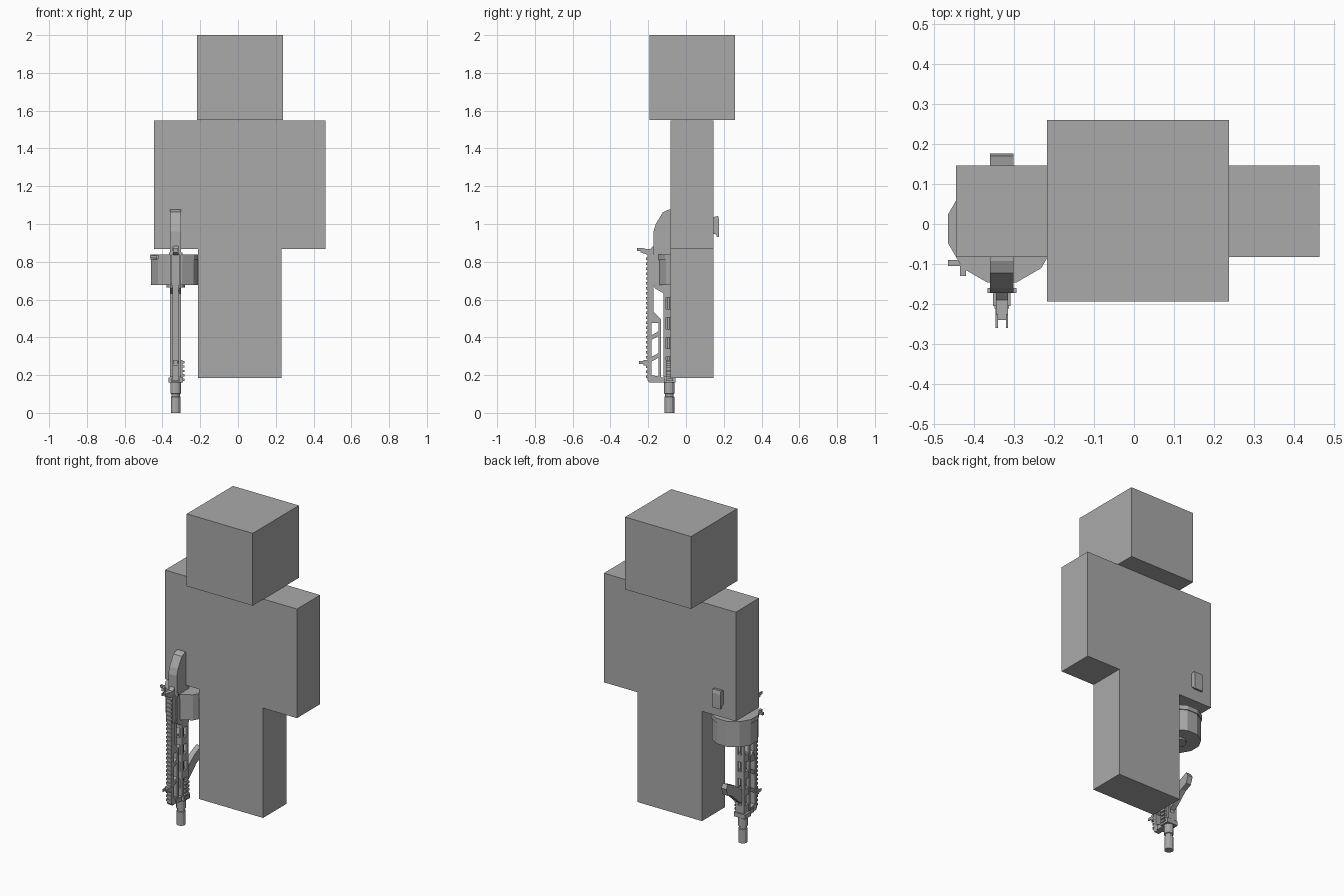
import bpy, bmesh, math

GX = -0.33   # centre line of the slung weapon
BY = -0.088  # barrel axis

grey = bpy.data.materials.new("stone grey")
grey.diffuse_color = (0.40, 0.40, 0.40, 1)


def finish(name, bm):
    bmesh.ops.recalc_face_normals(bm, faces=bm.faces)
    me = bpy.data.meshes.new(name)
    bm.to_mesh(me)
    bm.free()
    me.materials.append(grey)
    ob = bpy.data.objects.new(name, me)
    bpy.context.collection.objects.link(ob)
    return ob


def add_box(bm, x0, x1, y0, y1, z0, z1):
    r = bmesh.ops.create_cube(bm, size=1)
    for v in r["verts"]:
        v.co = ((x0 + x1) / 2 + v.co.x * (x1 - x0),
                (y0 + y1) / 2 + v.co.y * (y1 - y0),
                (z0 + z1) / 2 + v.co.z * (z1 - z0))


def boxes(name, items):
    bm = bmesh.new()
    for b in items:
        add_box(bm, *b)
    return finish(name, bm)


def prism(name, pts, to3d, depth):
    """Extrude a closed profile by the depth vector."""
    bm = bmesh.new()
    f = bm.faces.new([bm.verts.new(to3d(*p)) for p in pts])
    r = bmesh.ops.extrude_face_region(bm, geom=[f])
    bmesh.ops.translate(bm, vec=depth,
                        verts=[v for v in r["geom"] if isinstance(v, bmesh.types.BMVert)])
    return finish(name, bm)


def side_prism(name, pts, half):
    return prism(name, pts, lambda y, z: (GX - half, y, z), (2 * half, 0, 0))


def turned(name, cx, cy, rings, n, turn=0.0):
    """Stack of (radius, z) rings around a vertical axis, capped."""
    bm = bmesh.new()
    loops = []
    for r, z in rings:
        loops.append([bm.verts.new((cx + r * math.cos(turn + math.tau * i / n),
                                    cy + r * math.sin(turn + math.tau * i / n), z))
                      for i in range(n)])
    for a, b in zip(loops, loops[1:]):
        for i in range(n):
            j = (i + 1) % n
            bm.faces.new((a[i], a[j], b[j], b[i]))
    bm.faces.new(loops[0][::-1])
    bm.faces.new(loops[-1])
    return finish(name, bm)


# Blocky figure: cube head, one-piece body with arms and legs
boxes("head", [(-0.217, 0.237, -0.194, 0.26, 1.55, 2.0)])
prism("body", [(-0.212, 0.185), (0.23, 0.185), (0.23, 0.868), (0.463, 0.868),
               (0.463, 1.547), (-0.445, 1.547), (-0.445, 0.868), (-0.212, 0.868)],
      lambda x, z: (x, -0.082, z), (0, 0.228, 0))

# Shoulder stock: curved front end, toe pokes out behind the arm
side_prism("stock", [(-0.172, 0.84), (-0.172, 0.96), (-0.16, 1.0), (-0.122, 1.063),
                     (-0.092, 1.076), (-0.05, 1.076), (-0.05, 0.84)], 0.029)
side_prism("stock_toe", [(0.10, 1.03), (0.15, 1.038), (0.17, 1.042), (0.176, 1.02),
                         (0.176, 0.93), (0.164, 0.93), (0.16, 0.945), (0.10, 0.96)], 0.029)

# Receiver with sloped lower end
side_prism("receiver", [(-0.168, 0.87), (-0.172, 0.69), (-0.165, 0.66), (-0.115, 0.63),
                        (-0.05, 0.63), (-0.05, 0.87)], 0.029)

# Drum magazine with a wider lid and a hub
TURN = math.radians(15)
turned("drum", GX, -0.012, [(0.134, 0.677), (0.134, 0.81), (0.139, 0.81), (0.139, 0.838)], 12, TURN)
turned("drum_hub", GX, -0.012, [(0.05, 0.665), (0.05, 0.68)], 12, TURN)
boxes("drum_latch", [(-0.435, -0.42, -0.13, -0.09, 0.815, 0.836),
                     (-0.465, -0.415, -0.105, -0.09, 0.82, 0.834)])

# Handguard: four corner rails joined by bands, leaving open slots
guard = []
for sx in (-1, 1):
    for cy in (-0.112, -0.064):
        x = GX + sx * 0.021
        guard.append((x - 0.008, x + 0.008, cy - 0.007, cy + 0.007, 0.19, 0.66))
for i in range(5):
    z = 0.19 + i * 0.105
    guard.append((GX - 0.027, GX + 0.027, -0.117, -0.059, z, z + 0.045))
boxes("handguard", guard)

# Barrel and muzzle brake
turned("barrel", GX, BY, [(0.016, 0.14), (0.016, 0.65)], 10)
turned("muzzle", GX, BY, [(0.026, 0.0), (0.026, 0.085), (0.022, 0.088), (0.022, 0.10),
                          (0.028, 0.103), (0.028, 0.16)], 12)
boxes("gas_block", [(GX - 0.038, GX + 0.038, -0.115, -0.055, 0.16, 0.187),
                    (GX - 0.022, GX + 0.022, -0.165, -0.10, 0.16, 0.187)])

# Top rail frame with windows, built from posts and slanted struts
side_prism("rail_spine", [(-0.205, 0.175), (-0.195, 0.16), (-0.13, 0.16), (-0.13, 0.19),
                          (-0.182, 0.20), (-0.182, 0.50), (-0.172, 0.53), (-0.172, 0.69),
                          (-0.205, 0.69)], 0.016)
side_prism("rail_inner", [(-0.146, 0.18), (-0.132, 0.18), (-0.132, 0.495), (-0.172, 0.535),
                          (-0.185, 0.535), (-0.185, 0.475), (-0.146, 0.475)], 0.013)
for i, z in enumerate((0.27, 0.385)):
    side_prism(f"rail_strut_{i + 1}", [(-0.185, z), (-0.14, z + 0.025),
                                       (-0.14, z + 0.05), (-0.185, z + 0.025)], 0.013)
boxes("rail_block", [(GX - 0.022, GX + 0.022, -0.205, -0.14, 0.675, 0.838)])
boxes("rail_teeth", [(GX - 0.018, GX + 0.018, -0.211, -0.2, 0.185 + i * 0.026, 0.198 + i * 0.026)
                     for i in range(25)])

# Rear and front sights
side_prism("rear_sight_base", [(-0.24, 0.85), (-0.20, 0.835), (-0.165, 0.835),
                               (-0.165, 0.89), (-0.19, 0.868), (-0.24, 0.87)], 0.015)
prongs = []
for s in (-1, 1):
    x = GX + s * 0.013
    prongs += [(x - 0.003, x + 0.003, -0.26, -0.225, 0.858, 0.874),
               (x - 0.003, x + 0.003, -0.25, -0.205, 0.258, 0.274)]
boxes("sight_prongs", prongs)
boxes("front_sight_base", [(GX - 0.016, GX + 0.016, -0.225, -0.2, 0.25, 0.28)])
boxes("sight_knobs", [(GX - 0.036, GX + 0.036, -0.172, -0.16, 0.835, 0.85)])

# Toothed accessory rail on the inner side
boxes("side_rail", [(-0.305, -0.293, -0.105, -0.07, 0.165, 0.28)] +
      [(-0.294, -0.284, -0.105, -0.07, 0.17 + i * 0.023, 0.182 + i * 0.023) for i in range(5)])

# Angled foregrip reaching back behind the barrel
side_prism("foregrip", [(-0.062, 0.25), (-0.03, 0.27), (0.04, 0.335), (0.085, 0.355), (0.1, 0.40),
                        (0.085, 0.425), (0.02, 0.395), (-0.04, 0.35), (-0.062, 0.34)], 0.017)
